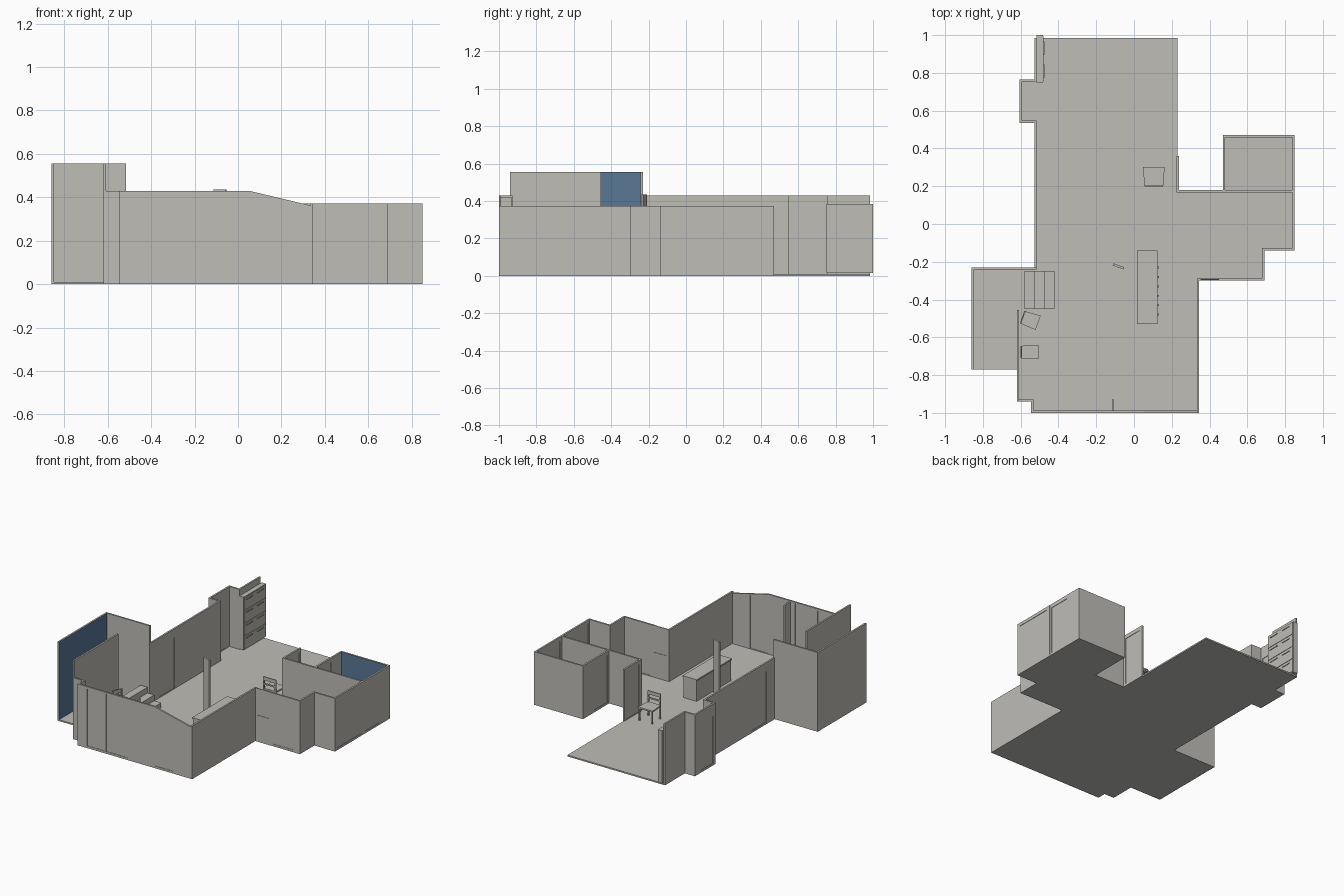
import bpy, bmesh, math
from mathutils import Matrix, Vector

if "Cube" in bpy.data.objects:
    bpy.data.objects.remove(bpy.data.objects["Cube"])


def material(name, rgb):
    m = bpy.data.materials.new(name)
    m.diffuse_color = (*rgb, 1)
    m.use_nodes = True
    m.node_tree.nodes["Principled BSDF"].inputs["Base Color"].default_value = m.diffuse_color
    return m


GREY = material("warm grey", (0.52, 0.51, 0.475))
BLUE = material("slate blue", (0.104, 0.184, 0.305))
T = 0.012    # wall thickness
F = 0.010    # floor thickness


def finish(name, bm, mats=(GREY,)):
    bmesh.ops.recalc_face_normals(bm, faces=bm.faces)
    me = bpy.data.meshes.new(name)
    bm.to_mesh(me)
    bm.free()
    for m in mats:
        me.materials.append(m)
    ob = bpy.data.objects.new(name, me)
    bpy.context.collection.objects.link(ob)
    return ob


def add_box(bm, x0, x1, y0, y1, z0, z1, m=None):
    vs = bmesh.ops.create_cube(bm, size=1)["verts"]
    for v in vs:
        v.co = Vector(((x0 + x1) / 2 + v.co.x * (x1 - x0),
                       (y0 + y1) / 2 + v.co.y * (y1 - y0),
                       (z0 + z1) / 2 + v.co.z * (z1 - z0)))
        if m:
            v.co = m @ v.co
    return vs


def box(name, *dims):
    bm = bmesh.new()
    add_box(bm, *dims)
    return finish(name, bm)


def wall(name, axis, at, a, b, h, doors=(), h_end=None, blue=None):
    """Wall along an axis from a to b, covering at..at+T, with recessed door panels."""
    bm = bmesh.new()
    h_end = h if h_end is None else h_end
    top = lambda s: h + (h_end - h) * (s - a) / (b - a)

    def piece(s0, s1, z0, z1, inset=0.0):
        t0, t1 = at + inset, at + T - inset
        d = (s0, s1, t0, t1) if axis == "x" else (t0, t1, s0, s1)
        vs = add_box(bm, *d, z0, 1 if z1 is None else z1)
        if z1 is None:                       # follow a sloping top
            for v in vs:
                if v.co.z > 0.99:
                    v.co.z = top(v.co.x if axis == "x" else v.co.y)

    s = a
    for d0, d1, z0, z1 in sorted(doors):
        if d0 - s > 1e-4:
            piece(s, d0, 0, None)
        piece(d0, d1, 0, z0)
        piece(d0, d1, z0, z1, 0.003)
        if min(top(d0), top(d1)) - z1 > 1e-3:
            piece(d0, d1, z1, None)
        s = d1
    if b - s > 1e-4:
        piece(s, b, 0, None)
    ob = finish(name, bm, (GREY, BLUE))
    if blue:                                 # colour the inward side only
        for p in ob.data.polygons:
            if p.normal.dot(Vector(blue)) > 0.9:
                p.material_index = 1
    return ob


# floor slab
outline = [(-.52, .985), (.23, .985), (.23, .18), (.47, .18), (.47, .47), (.85, .47),
           (.85, -.14), (.69, -.14), (.69, -.3), (.345, -.3), (.345, -1), (-.545, -1),
           (-.545, -.94), (-.62, -.94), (-.62, -.77), (-.86, -.77), (-.86, -.23),
           (-.52, -.23), (-.52, .54), (-.605, .54), (-.605, .765), (-.52, .765)]
bm = bmesh.new()
face = bm.faces.new([bm.verts.new((x, y, 0)) for x, y in outline])
ext = bmesh.ops.extrude_face_region(bm, geom=[face])
for v in ext["geom"]:
    if isinstance(v, bmesh.types.BMVert):
        v.co.z = F
finish("floor", bm)

# front walls, the right part sloping down
wall("front_wall_left", "x", -1, -.545, .05, .43,
     [(-.47, -.328, .015, .415), (-.322, -.155, .015, .42)])
wall("front_wall_slope", "x", -1, .05, .345, .43, [(.056, .195, .015, .385)], h_end=.36)
wall("front_stub_wall", "y", -.117, -1 + T, -.93, .42)
wall("front_corner_side", "y", -.545, -1, -.93, .43)
wall("front_corner_back", "x", -.94, -.62, -.533, .43)

# right walls
R = .372
wall("right_wall_front", "y", .345 - T, -1, -.3, R)
wall("right_entry_wall", "x", -.3, .345 - T, .69, R,
     [(.352, .45, .185, R), (.48, .64, .015, .35)])
wall("right_step_side", "y", .69 - T, -.3, -.14, R)
wall("right_step_front", "x", -.14, .69 - T, .85, R)
wall("right_wall_mid", "y", .85 - T, -.14, .17, R, [(-.115, .15, .015, .35)])
wall("right_wall_back", "y", .85 - T, .183, .47, R, [(.2, .35, .015, .345)])
box("right_wall_joint", .836, .847, .17, .183, F, R)

# small back room and its approach
wall("hall_wall", "x", .18 - T, .225, .85, R)
wall("hall_stub", "y", .225, .18, .36, R, [(.2, .34, .015, .345)])
wall("small_room_side", "y", .47, .18, .47, R, [(.2, .34, .015, .345)])
wall("small_room_back", "x", .47 - T, .47, .85, R, blue=(0, -1, 0))

# left walls and alcove
L = .43
wall("left_wall", "y", -.527, -.23, .545, L, [(-.14, .03, .015, .37)])
wall("alcove_front", "x", .535, -.605, -.515, L)
wall("alcove_side", "y", -.605, .535, .765, L, [(.565, .705, .015, .345)])
wall("alcove_back", "x", .765 - T, -.605, -.515, L)
wall("left_wall_back", "y", -.527, .765 - T, .985, L)

# tall left room, open at the front
H = .555
wall("tall_outer_wall", "y", -.86, -.77, -.23, H, blue=(1, 0, 0))
wall("tall_back_wall", "x", -.23 - T, -.86, -.515, H)
wall("tall_inner_wall", "y", -.62, -.94, -.455, H)

# steps up to the left room
bm = bmesh.new()
for i in range(3):
    add_box(bm, -.58 + .0533 * i, -.58 + .0533 * (i + 1), -.45, -.25, F, .125 - .04 * i)
finish("steps", bm)

# kitchen island with worktop and handles
bm = bmesh.new()
add_box(bm, .02, .12, -.525, -.145, F, .155)
add_box(bm, .015, .125, -.53, -.14, .155, .165)
for i in range(6):
    y = -.23 - .05 * i
    add_box(bm, .12, .132, y - .005, y + .005, .125, .13)
finish("island", bm)

# tall cabinet with drawer fronts and bar handles
bm = bmesh.new()
add_box(bm, -.515, -.482, .75, 1, .015, .385)
for z0, z1 in ((.02, .11), (.115, .2), (.205, .29), (.295, .38)):
    add_box(bm, -.482, -.479, .754, .996, z0, z1)
    for y in (.81, .93):
        add_box(bm, -.479, -.474, y - .035, y + .035, z1 - .02, z1 - .014)
finish("tall_cabinet", bm)

# free-standing slanted post
bm = bmesh.new()
add_box(bm, -.03, .03, -.006, .006, F, .435,
        Matrix.Translation((-.083, -.224, 0)) @ Matrix.Rotation(math.radians(-20), 4, "Z"))
finish("post", bm)


def chair(name, x, y, angle, w, d):
    """Chair with its back toward local -y."""
    m = Matrix.Translation((x, y, F)) @ Matrix.Rotation(math.radians(angle), 4, "Z")
    bm = bmesh.new()
    for v in add_box(bm, -w / 2, w / 2, -d / 2, d / 2, .085, .095):
        if v.co.y < 0:                       # seat tapers to the back
            v.co.x *= .86
    bm.transform(m)
    r = .004
    for s in (-1, 1):
        xf, xb = s * (w / 2 - .008), s * (w * .43 - .004)
        add_box(bm, xf - r, xf + r, d / 2 - .012, d / 2 - .004, 0, .085, m)
        add_box(bm, xb - r, xb + r, -d / 2, -d / 2 + .008, 0, .175, m)
    for z0, z1 in ((.15, .175), (.12, .13)):
        add_box(bm, -w * .43, w * .43, -d / 2 + .001, -d / 2 + .007, z0, z1, m)
    finish(name, bm)


chair("chair_back", .105, .25, 0, .115, .105)
chair("chair_left_a", -.55, -.508, -110, .08, .09)
chair("chair_left_b", -.553, -.678, -90, .076, .095)
